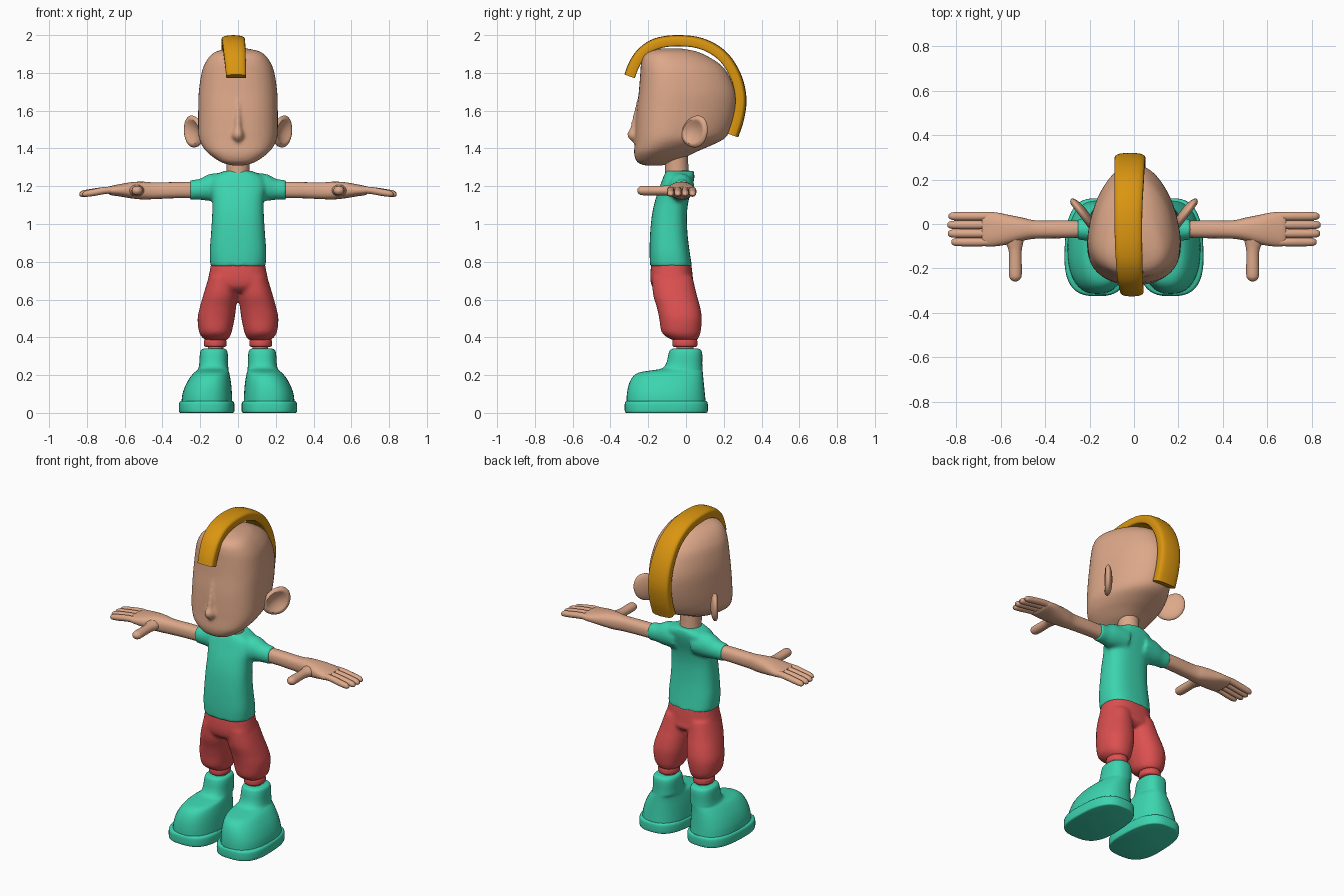
import bpy, bmesh, math
from mathutils import Vector

if "Cube" in bpy.data.objects:
    bpy.data.objects.remove(bpy.data.objects["Cube"])


def material(name, rgb):
    m = bpy.data.materials.new(name)
    m.use_nodes = True
    m.diffuse_color = (*rgb, 1)
    bsdf = m.node_tree.nodes["Principled BSDF"]
    bsdf.inputs["Base Color"].default_value = (*rgb, 1)
    bsdf.inputs["Roughness"].default_value = 0.6
    return m


SKIN = material("skin tan", (0.72, 0.39, 0.25))
TEAL = material("teal green", (0.045, 0.66, 0.43))
RED = material("brick red", (0.72, 0.08, 0.08))
GOLD = material("golden hair", (0.70, 0.30, 0.005))


def spline(rows, steps=4):
    """Smooth interpolation through a list of equal-length tuples."""
    out = []
    for i in range(len(rows) - 1):
        quad = [rows[max(i - 1, 0)], rows[i], rows[i + 1], rows[min(i + 2, len(rows) - 1)]]
        for s in range(steps):
            t = s / steps
            out.append([b + t / 2 * (c - a + t * (2*a - 5*b + 4*c - d + t * (3*b - a - 3*c + d)))
                        for a, b, c, d in zip(*quad)])
    return out + [list(rows[-1])]


def superellipse(n, power):
    for i in range(n):
        a = 2 * math.pi * i / n
        c, s = math.cos(a), math.sin(a)
        yield math.copysign(abs(c) ** (2 / power), c), math.copysign(abs(s) ** (2 / power), s)


def skin_rings(bm, rings):
    """Bridge rings of points and close both ends."""
    loops = [[bm.verts.new(p) for p in ring] for ring in rings]
    for a, b in zip(loops, loops[1:]):
        for i in range(len(a)):
            j = (i + 1) % len(a)
            bm.faces.new((a[i], a[j], b[j], b[i]))
    bm.faces.new(loops[0])
    bm.faces.new(loops[-1])


def loft(bm, axis, rows, power=2, egg=0, n=32, steps=4):
    """Rows hold (position, a_min, a_max, b_min, b_max) along the axis."""
    others = [k for k in range(3) if k != axis]
    rings = []
    for pos, a0, a1, b0, b1 in spline(rows, steps):
        ring = []
        for c, s in superellipse(n, power):
            p = Vector()
            p[axis] = pos
            p[others[0]] = (a0 + a1) / 2 + (a1 - a0) / 2 * c * (1 - egg * s)
            p[others[1]] = (b0 + b1) / 2 + (b1 - b0) / 2 * s
            ring.append(p)
        rings.append(ring)
    skin_rings(bm, rings)


def finish(bm, name, mat, mirror=False, fuse=0, smooth=4):
    bmesh.ops.recalc_face_normals(bm, faces=bm.faces)
    me = bpy.data.meshes.new(name)
    bm.to_mesh(me)
    bm.free()
    me.materials.append(mat)
    ob = bpy.data.objects.new(name, me)
    bpy.context.collection.objects.link(ob)
    bpy.ops.object.select_all(action="DESELECT")
    ob.select_set(True)
    bpy.context.view_layer.objects.active = ob
    bpy.ops.object.shade_smooth_by_angle(angle=math.radians(45))
    if mirror:
        ob.modifiers.new("mirror", "MIRROR").use_mirror_merge = False
    if fuse:
        rm = ob.modifiers.new("fuse", "REMESH")
        rm.mode, rm.voxel_size, rm.use_smooth_shade = "VOXEL", fuse, True
        sm = ob.modifiers.new("soften", "SMOOTH")
        sm.iterations, sm.factor = smooth, 0.5
    return ob


def sym(z, w, y0, y1):
    return (z, -w, w, y0, y1)


# Head with nose
bm = bmesh.new()
loft(bm, 2, [sym(1.31, .03, -.22, -.12), sym(1.325, .08, -.255, -.08), sym(1.35, .12, -.27, -.01),
             sym(1.38, .155, -.275, .05), sym(1.41, .178, -.273, .12), sym(1.45, .195, -.27, .2),
             sym(1.5, .2, -.268, .235), sym(1.6, .2, -.262, .262), sym(1.7, .197, -.25, .262),
             sym(1.8, .183, -.242, .22), sym(1.85, .166, -.238, .175), sym(1.89, .14, -.225, .11),
             sym(1.915, .105, -.19, .05), sym(1.93, .04, -.13, -.03)], power=2.3, egg=.28, n=48)
loft(bm, 2, [sym(1.435, .012, -.285, -.2), sym(1.455, .032, -.305, -.2), sym(1.48, .032, -.312, -.2),
             sym(1.51, .024, -.295, -.2), sym(1.58, .018, -.28, -.2), sym(1.67, .01, -.256, -.2)], n=20)
finish(bm, "head", SKIN, fuse=.009, smooth=5)

# Neck
bm = bmesh.new()
loft(bm, 2, [sym(1.2, .075, -.11, .03), sym(1.27, .062, -.11, .015), sym(1.37, .062, -.11, .01)])
finish(bm, "neck", SKIN)

# Ears: dished discs flaring backwards
bm = bmesh.new()
bmesh.ops.create_uvsphere(bm, u_segments=32, v_segments=24, radius=1)
along, normal = Vector((.6, .8, 0)), Vector((.8, -.6, 0))
for v in bm.verts:
    u, h, w = v.co
    dish = max(0, 1 - (u * u + h * h) / .6) if w > 0 else 0
    v.co = (Vector((.232, .045, 1.488)) + along * (.085 * u)
            + Vector((0, 0, .083 * h * (1 + .15 * u) + .012 * u)) + normal * (.026 * w - .03 * dish))
finish(bm, "ears", SKIN, mirror=True)

# Hair crest: a thick band swept over the crown
bm = bmesh.new()
path = spline([(-.01, -.3, 1.782, .053), (-.013, -.278, 1.84, .055), (-.018, -.235, 1.905, .058),
               (-.022, -.16, 1.955, .06), (-.025, -.05, 1.972, .062), (-.025, .08, 1.957, .063),
               (-.022, .19, 1.895, .066), (-.02, .262, 1.79, .068), (-.018, .292, 1.67, .07),
               (-.018, .28, 1.56, .07), (-.018, .25, 1.468, .07)], 5)
rings = []
for i, (x, y, z, w) in enumerate(path):
    before, after = path[max(i - 1, 0)], path[min(i + 1, len(path) - 1)]
    t = Vector((0, after[1] - before[1], after[2] - before[2])).normalized()
    up = Vector((0, -t.z, t.y))
    rings.append([Vector((x + w * c, y, z)) + up * (.028 * s - .008 * c * c)
                  for c, s in superellipse(32, 5)])
skin_rings(bm, rings)
finish(bm, "hair_crest", GOLD)

# Shirt: trunk and sleeves fused together
bm = bmesh.new()
loft(bm, 2, [sym(.775, .146, -.19, .032), sym(.85, .15, -.193, .02), sym(.95, .143, -.19, .008),
             sym(1.05, .137, -.18, .005), sym(1.13, .137, -.162, .015), sym(1.2, .15, -.138, .035),
             sym(1.25, .135, -.12, .045), sym(1.282, .07, -.105, .04)], power=2.6)
for side in (1, -1):
    loft(bm, 0, [(side * .06, -.11, .045, 1.12, 1.272), (side * .15, -.09, .037, 1.122, 1.265),
                 (side * .2, -.078, .027, 1.128, 1.24), (side * .255, -.07, .022, 1.128, 1.232)])
finish(bm, "shirt", TEAL, fuse=.01)

# Arms with palms, thumbs and fingers
bm = bmesh.new()
loft(bm, 0, [(.2, -.06, .014, 1.137, 1.223), (.32, -.064, .016, 1.137, 1.222),
             (.44, -.066, .016, 1.132, 1.22), (.5, -.075, .028, 1.13, 1.224),
             (.56, -.09, .04, 1.135, 1.222), (.62, -.1, .052, 1.145, 1.212),
             (.67, -.1, .054, 1.152, 1.202), (.685, -.09, .045, 1.16, 1.195)], power=2.4)
loft(bm, 1, [(-.04, .49, .59, 1.14, 1.215), (-.09, .5, .575, 1.148, 1.206), (-.13, .506, .563, 1.152, 1.202),
             (-.225, .505, .563, 1.152, 1.202), (-.248, .513, .556, 1.158, 1.196),
             (-.258, .527, .542, 1.17, 1.184)], n=20)
for y, tip in ((-.081, .822), (-.043, .838), (-.004, .84), (.035, .834)):
    loft(bm, 0, [(x, y - r, y + r, z - r * .95, z + r * .95) for x, z, r in
                 ((.64, 1.18, .018), (.7, 1.178, .0195), (tip - .06, 1.167, .0195),
                  (tip - .015, 1.16, .017), (tip, 1.157, .007))], n=16)
finish(bm, "arms_and_hands", SKIN, mirror=True)

# Trousers: hips and two baggy legs fused together
bm = bmesh.new()
loft(bm, 2, [sym(.64, .1, -.15, .02), sym(.665, .14, -.178, .042), sym(.7, .158, -.188, .038),
             sym(.75, .15, -.188, .033), sym(.795, .142, -.183, .027)], power=2.5)
for s in (1, -1):
    legs = [(.385, .06, .17, -.07, .06), (.4, .045, .19, -.1, .068), (.43, .033, .207, -.13, .078),
            (.5, .018, .214, -.142, .084), (.56, .01, .202, -.155, .075),
            (.63, .003, .182, -.175, .056), (.72, .005, .155, -.18, .035)]
    loft(bm, 2, [(z, s * a, s * b, c, d) for z, a, b, c, d in legs], power=2.2)
finish(bm, "trousers", RED, fuse=.01)

# Trouser cuffs
bm = bmesh.new()
loft(bm, 2, [(.35, .068, .173, -.066, .054), (.358, .061, .18, -.072, .06),
             (.38, .061, .18, -.072, .06), (.395, .068, .173, -.066, .054)])
finish(bm, "cuffs", RED, mirror=True)

# Ankles
bm = bmesh.new()
loft(bm, 2, [(.3, .078, .16, -.05, .04), (.37, .078, .16, -.05, .04)], n=24)
finish(bm, "ankles", SKIN, mirror=True)

# Boots: shaft rising from a broad rounded toe
bm = bmesh.new()
loft(bm, 2, [(.05, .03, .3, -.315, .105), (.1, .032, .294, -.313, .1), (.15, .036, .276, -.303, .095),
             (.19, .042, .252, -.283, .091), (.213, .047, .232, -.25, .089), (.224, .05, .218, -.19, .088),
             (.235, .051, .21, -.13, .087), (.262, .053, .205, -.105, .086), (.31, .054, .202, -.093, .086),
             (.332, .06, .196, -.085, .08), (.34, .072, .182, -.07, .066)], power=2.4, n=40)
finish(bm, "boots", TEAL, mirror=True)

# Boot soles
bm = bmesh.new()
loft(bm, 2, [(0, .028, .303, -.317, .108), (.008, .021, .311, -.324, .115), (.05, .021, .311, -.324, .115),
             (.062, .028, .303, -.317, .108)], power=2.8, egg=.06, n=48)
finish(bm, "boot_soles", TEAL, mirror=True)
